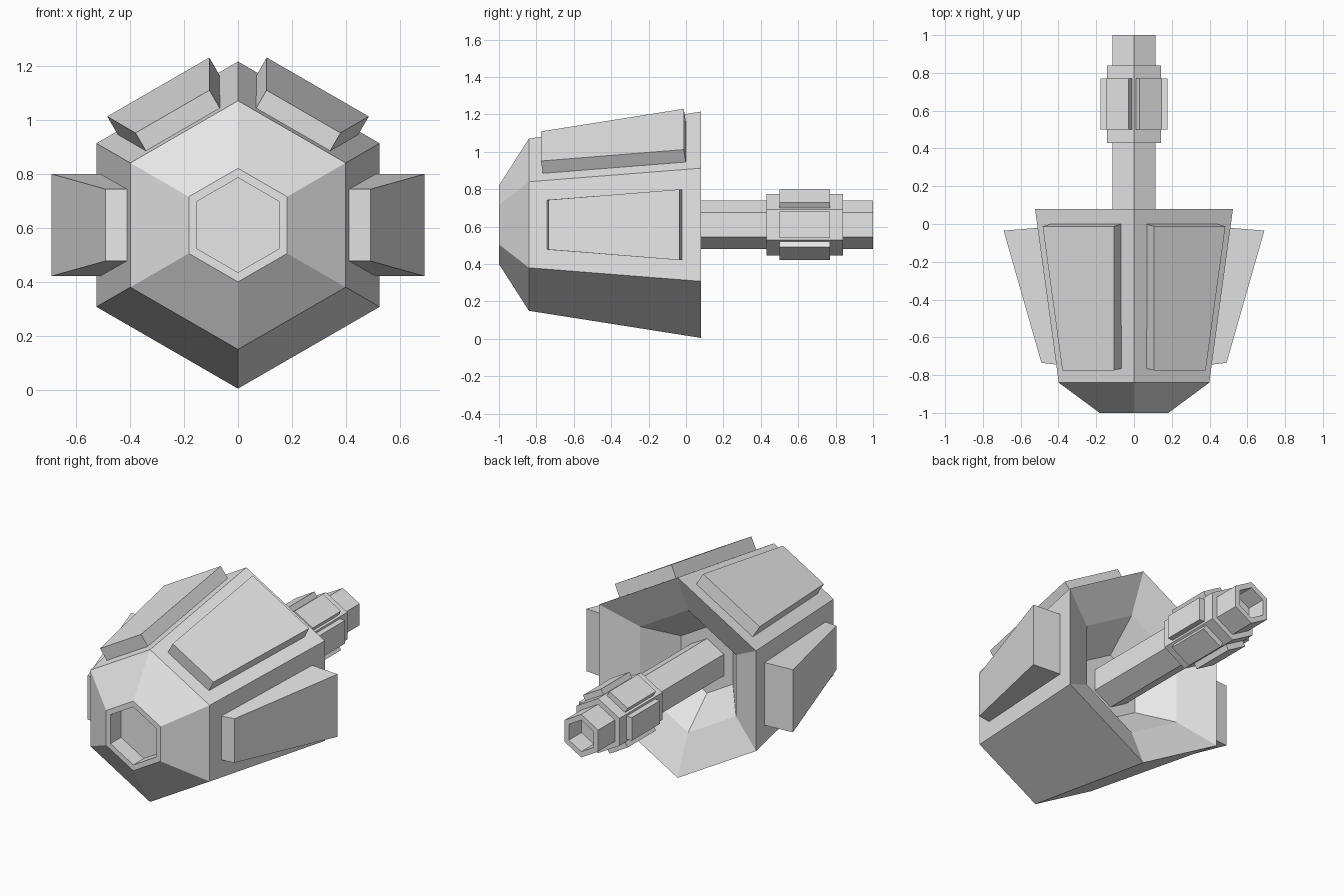
import bpy, bmesh
from math import sin, cos, pi, radians

old = bpy.data.objects.get("Cube")
if old:
    bpy.data.objects.remove(old, do_unlink=True)

CENTRE_Z = 0.61

grey = bpy.data.materials.new("plain_grey")
grey.use_nodes = True
colour = (0.8, 0.8, 0.8, 1)
grey.diffuse_color = colour
grey.node_tree.nodes["Principled BSDF"].inputs["Base Color"].default_value = colour


def finish(name, bm):
    bmesh.ops.recalc_face_normals(bm, faces=bm.faces)
    mesh = bpy.data.meshes.new(name)
    bm.to_mesh(mesh)
    bm.free()
    mesh.materials.append(grey)
    obj = bpy.data.objects.new(name, mesh)
    bpy.context.collection.objects.link(obj)
    return obj


def loft(name, rings):
    """Closed solid through rings of points with equal counts."""
    bm = bmesh.new()
    loops = [[bm.verts.new(p) for p in ring] for ring in rings]
    for a, b in zip(loops, loops[1:]):
        for i in range(len(a)):
            j = (i + 1) % len(a)
            bm.faces.new((a[i], a[j], b[j], b[i]))
    bm.faces.new(loops[0])
    bm.faces.new(loops[-1])
    return finish(name, bm)


def hexagon(radius, y):
    return [(radius * sin(k * pi / 3), y, CENTRE_Z + radius * cos(k * pi / 3))
            for k in range(6)]


def hex_lathe(name, profile):
    return loft(name, [hexagon(r, y) for r, y in profile])


def plate(name, angle, front, back):
    """Raised slab on a hex side; each end is (inner, outer, half width, y inner, y outer)."""
    a = radians(angle)

    def point(n, t, y):
        return (n * sin(a) + t * cos(a), y, CENTRE_Z + n * cos(a) - t * sin(a))

    def end(inner, outer, half, y_in, y_out):
        return [point(inner, -half, y_in), point(inner, half, y_in),
                point(outer, half, y_out), point(outer, -half, y_out)]

    return loft(name, [end(*front), end(*back)])


# Hollow hull: recessed nose, flared shell, stepped cavity at the back
hex_lathe("hull", [(0.175, -0.9), (0.175, -1), (0.21, -1), (0.46, -0.84),
                   (0.605, 0.08), (0.37, -0.02), (0.2, -0.2)])

# Rear barrel with a blind bore, and its collar
hex_lathe("barrel", [(0.13, -0.21), (0.13, 1), (0.095, 1), (0.095, 0.88)])
hex_lathe("barrel_collar", [(0.165, 0.43), (0.165, 0.84)])
for k in range(6):
    plate(f"collar_plate_{k + 1}", 30 + 60 * k,
          (0.13, 0.177, 0.07, 0.5, 0.5), (0.13, 0.177, 0.07, 0.77, 0.77))

# Armour slabs on the upper and side faces
for side, sign in (("left", 1), ("right", -1)):
    plate(f"upper_armour_{side}", sign * 30,
          (0.405, 0.485, 0.158, -0.765, -0.775), (0.505, 0.59, 0.218, 0, -0.012))
    plate(f"side_armour_{side}", sign * 90,
          (0.405, 0.49, 0.133, -0.745, -0.735), (0.5, 0.69, 0.189, -0.02, -0.035))
